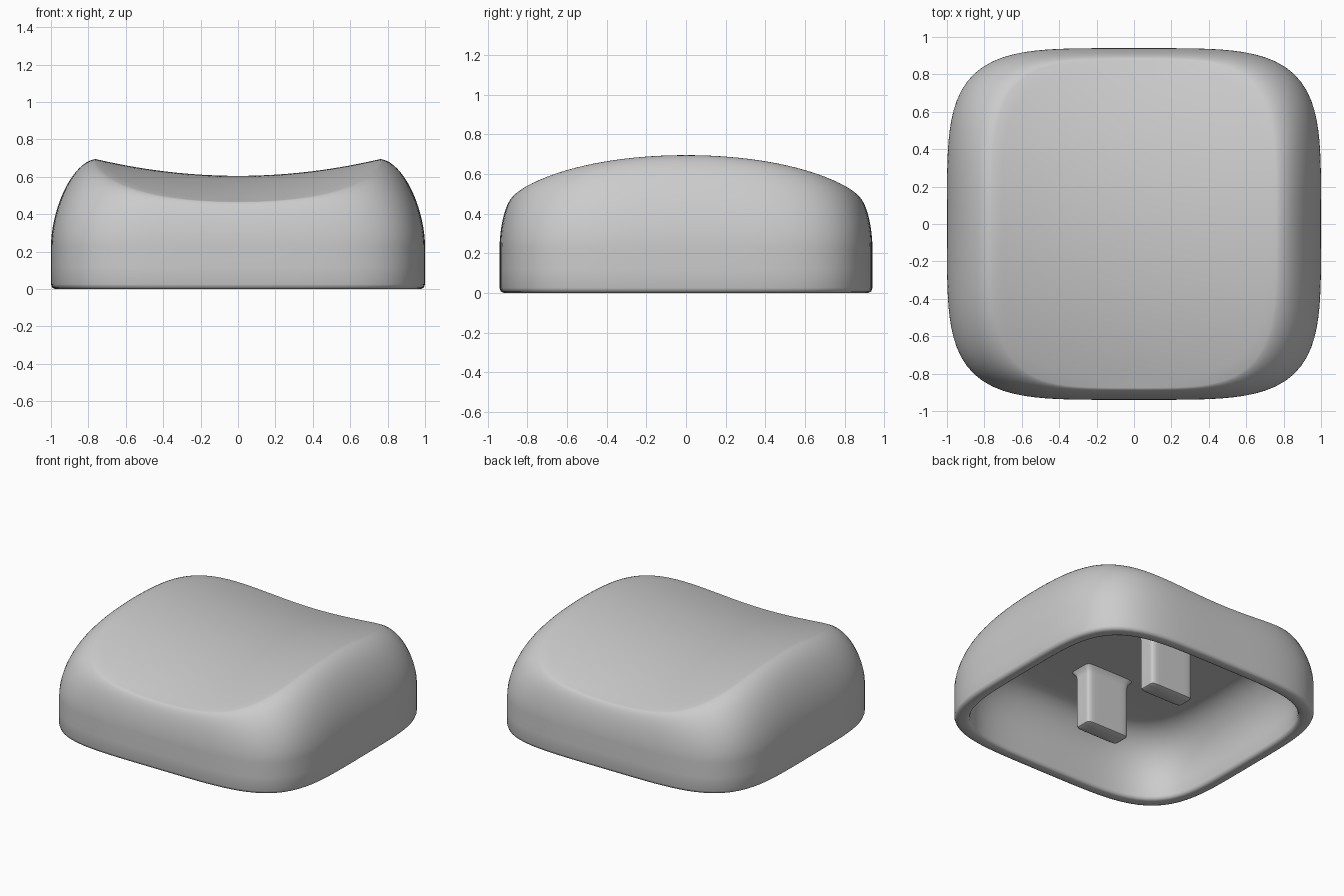
import bpy
import bmesh
from math import cos, sin, pi

default_cube = bpy.data.objects.get("Cube")
if default_cube:
    bpy.data.objects.remove(default_cube, do_unlink=True)

# Single plain plastic colour
grey = bpy.data.materials.new("grey plastic")
grey.use_nodes = True
colour = (0.6, 0.6, 0.6, 1)
grey.diffuse_color = colour
grey.node_tree.nodes["Principled BSDF"].inputs["Base Color"].default_value = colour


def squircle(a, b, power, count, y0=0.0):
    """Points of a rounded rectangle with half sizes a and b."""
    points = []
    for i in range(count):
        t = 2 * pi * i / count
        c, s = cos(t), sin(t)
        r = (abs(c) ** power + abs(s) ** power) ** (-1 / power)
        points.append((a * r * c, b * r * s + y0))
    return points


def loft(name, rings, closed_start, closed_end, angle):
    """Skin a list of 3D rings; the ends are closed with a fan."""
    bm = bmesh.new()
    loops = [[bm.verts.new(p) for p in ring] for ring in rings]
    count = len(loops[0])
    for upper, lower in zip(loops, loops[1:]):
        for i in range(count):
            j = (i + 1) % count
            bm.faces.new((upper[i], lower[i], lower[j], upper[j]))
    for loop, tip in ((loops[0], closed_start), (loops[-1], closed_end)):
        centre = bm.verts.new(tip)
        for i in range(count):
            bm.faces.new((centre, loop[i], loop[(i + 1) % count]))
    bmesh.ops.recalc_face_normals(bm, faces=bm.faces)
    mesh = bpy.data.meshes.new(name)
    bm.to_mesh(mesh)
    bm.free()
    mesh.materials.append(grey)
    obj = bpy.data.objects.new(name, mesh)
    bpy.context.collection.objects.link(obj)
    bpy.ops.object.select_all(action="DESELECT")
    obj.select_set(True)
    bpy.context.view_layer.objects.active = obj
    bpy.ops.object.shade_smooth_by_angle(angle=angle)
    return obj


def dish(x, y):
    """Saddle-shaped top: rises to the sides, falls to front and back."""
    return 0.605 + 0.155 * x * x - 0.18 * y * y


COUNT = 128
rim = squircle(0.76, 0.875, 4, COUNT)
outline = squircle(1.0, 0.94, 4.4, COUNT)
inner = squircle(0.915, 0.855, 4.4, COUNT)
ceiling = squircle(0.66, 0.64, 4, COUNT)


def flat(points, z, inset=0.0):
    return [(x * (1 - inset), y * (1 - inset), z) for x, y in points]


def shoulder(top, top_heights, wall, base, steps, power):
    """Rings that roll over from a top curve to a vertical wall."""
    rings = []
    for k in range(steps + 1):
        t = k / steps * pi / 2
        u, v = sin(t) ** (2 / power), max(cos(t), 0) ** (2 / power)
        rings.append([(p[0] + (q[0] - p[0]) * u, p[1] + (q[1] - p[1]) * u,
                       base + (h - base) * v)
                      for p, h, q in zip(top, top_heights, wall)])
    return rings


# Cap shell: dished top, rounded shoulder, lip, hollow underside
rings = [[(x * k / 14, y * k / 14, dish(x * k / 14, y * k / 14)) for x, y in rim]
         for k in range(1, 14)]
rings += shoulder(rim, [dish(x, y) for x, y in rim], outline, 0.23, 18, 1.75)
rings += [flat(outline, 0.12), flat(outline, 0.025), flat(outline, 0.008, 0.006),
          flat(outline, 0, 0.022)]
rings += [flat(inner, 0, -0.022), flat(inner, 0.008, -0.006), flat(inner, 0.025)]
inside = shoulder(ceiling, [0.45] * COUNT, inner, 0.12, 12, 2)
rings += inside[::-1]
rings += [flat(ceiling, 0.45, k) for k in (0.3, 0.6, 0.85)]
loft("cap_shell", rings, (0, 0, dish(0, 0)), (0, 0, 0.45), pi)

# Pair of mounting prongs with softened tips and flared roots
for name, y in (("front_prong", -0.325), ("back_prong", 0.325)):
    sections = [(-0.015, 0.03), (-0.004, 0.036), (0, 0.05), (0, 0.40),
                (0.005, 0.425), (0.02, 0.445), (0.03, 0.46)]
    prong = [[(px, py, z) for px, py in squircle(0.17 + g, 0.068 + g, 9, 64, y)]
             for g, z in sections]
    loft(name, prong, (0, y, 0.03), (0, y, 0.46), pi / 4)
